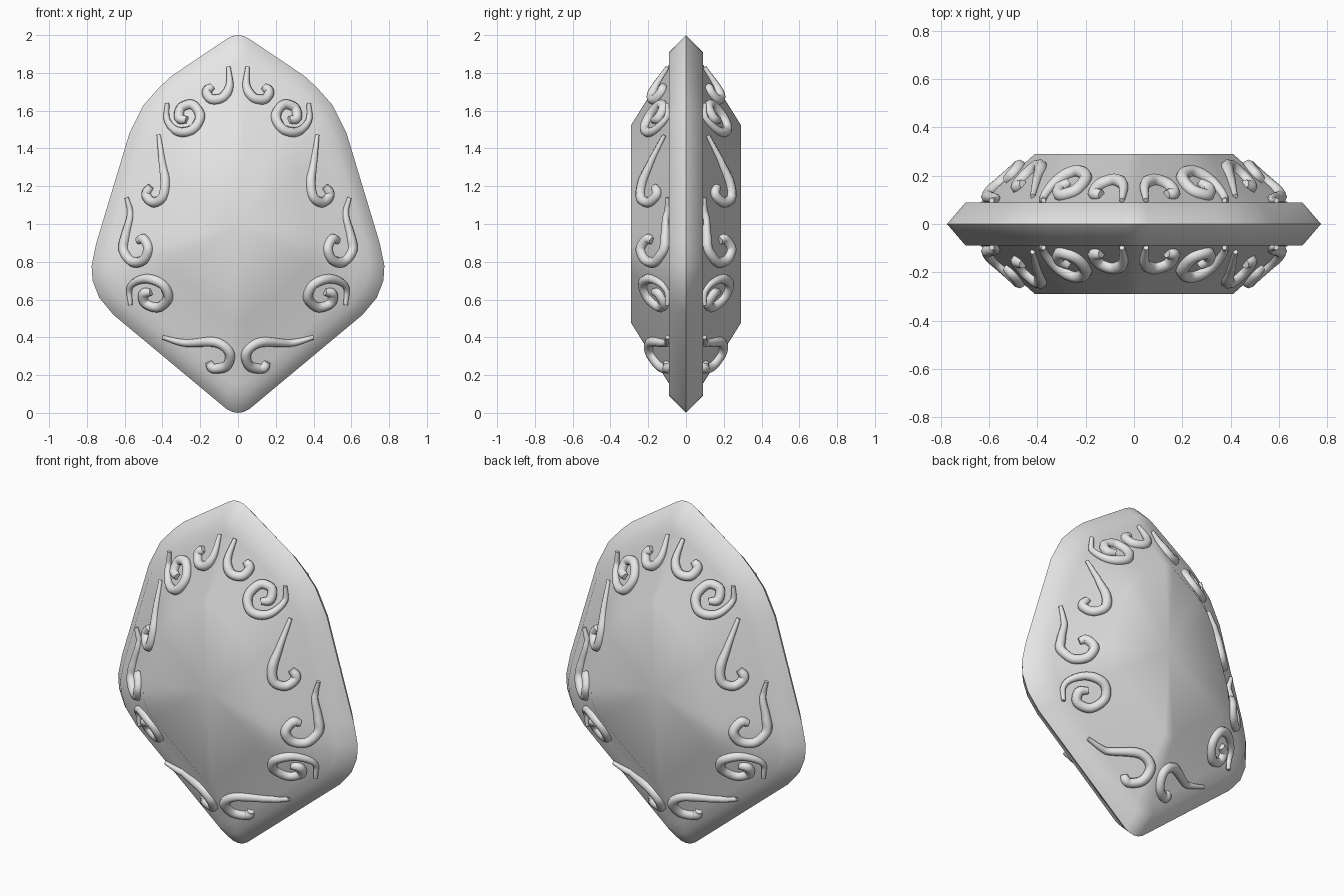
import bpy
import bmesh
import math
from mathutils import Vector
from mathutils.bvhtree import BVHTree

cube = bpy.data.objects.get("Cube")
if cube:
    bpy.data.objects.remove(cube, do_unlink=True)

# Single plain material
grey = bpy.data.materials.new("plain_grey")
grey.use_nodes = True
grey.diffuse_color = (0.8, 0.8, 0.8, 1)
grey.node_tree.nodes["Principled BSDF"].inputs["Base Color"].default_value = (0.8, 0.8, 0.8, 1)


def activate(obj):
    bpy.ops.object.select_all(action="DESELECT")
    obj.select_set(True)
    bpy.context.view_layer.objects.active = obj


# Half outline of the shield, from the top tip to the bottom tip
HALF = [(0, 2), (.03, 1.995), (.06, 1.98), (.35, 1.785), (.42, 1.72), (.5, 1.63),
        (.575, 1.48), (.75, .9), (.775, .78), (.77, .7), (.735, .61), (.66, .52),
        (.06, .02), (.03, .005), (0, 0)]
outline = HALF + [(-x, z) for x, z in HALF[-2:0:-1]]

# Scaled copies of the outline: x scale, z scale, depth
PLATEAU, DOME_FOOT, RIM_EDGE = (.53, .525, .29), (.82, .845, .09), (.9, .91, .09)
front_rings = [(sx, sz, -y) for sx, sz, y in (PLATEAU, DOME_FOOT, RIM_EDGE)]
back_rings = [RIM_EDGE, DOME_FOOT, PLATEAU]


def build_body():
    bm = bmesh.new()
    rings = []
    for sx, sz, y in front_rings + [(1, 1, 0)] + back_rings:
        rings.append([bm.verts.new((x * sx, y, 1 + (z - 1) * sz)) for x, z in outline])
    count = len(outline)
    for a, b in zip(rings, rings[1:]):
        for i in range(count):
            j = (i + 1) % count
            bm.faces.new((a[i], a[j], b[j], b[i]))
    # Fan caps over the two raised faces
    for ring in (rings[0], rings[-1]):
        centre = bm.verts.new((0, ring[0].co.y, 1))
        for i in range(count):
            bm.faces.new((ring[i], ring[(i + 1) % count], centre))
    bmesh.ops.recalc_face_normals(bm, faces=bm.faces)
    tree = BVHTree.FromBMesh(bm)
    mesh = bpy.data.meshes.new("shield_body")
    bm.to_mesh(mesh)
    bm.free()
    obj = bpy.data.objects.new("shield_body", mesh)
    bpy.context.collection.objects.link(obj)
    mesh.materials.append(grey)
    activate(obj)
    bpy.ops.object.shade_smooth_by_angle(angle=math.radians(62))
    return tree


surface = build_body()

# Scroll centre lines, from the tail to the curled end
SCROLLS = {
    "crown_scroll": [(.05, 1.83), (.045, 1.73), (.08, 1.67), (.14, 1.66), (.165, 1.7), (.135, 1.73)],
    "shoulder_scroll": [(.375, 1.64), (.375, 1.55), (.32, 1.49), (.24, 1.5), (.2, 1.57),
                        (.24, 1.63), (.3, 1.615), (.31, 1.56), (.27, 1.55)],
    "upper_side_scroll": [(.42, 1.47), (.4, 1.32), (.385, 1.22), (.4, 1.14), (.45, 1.115),
                          (.485, 1.155), (.46, 1.2)],
    "lower_side_scroll": [(.59, 1.14), (.57, 1.05), (.595, .94), (.605, .86), (.56, .8),
                          (.5, .81), (.475, .87), (.5, .92), (.53, .91)],
    "hip_scroll": [(.57, .57), (.57, .67), (.49, .71), (.4, .68), (.37, .61), (.42, .56),
                   (.49, .58), (.5, .63), (.46, .64)],
    "base_scroll": [(.4, .4), (.28, .37), (.12, .375), (.045, .32), (.06, .25),
                    (.13, .235), (.155, .27)],
}


def smooth_path(points, steps=6):
    """Catmull-Rom samples through the points."""
    p = [Vector(q) for q in points]
    p = [2 * p[0] - p[1]] + p + [2 * p[-1] - p[-2]]
    path = []
    for a, b, c, d in zip(p, p[1:], p[2:], p[3:]):
        for k in range(steps):
            t = k / steps
            path.append(b + (c - a) * t / 2 + (2 * a - 5 * b + 4 * c - d) * t * t / 2
                        + (3 * b - a - 3 * c + d) * t ** 3 / 2)
    return path + [p[-2]]


def add_scroll(name, points, side, face):
    curve = bpy.data.curves.new(name, "CURVE")
    curve.dimensions = "3D"
    curve.bevel_depth = 0.027
    curve.bevel_resolution = 2
    curve.use_fill_caps = True
    path = smooth_path(points)
    spline = curve.splines.new("POLY")
    spline.points.add(len(path) - 1)
    for i, (point, q) in enumerate(zip(spline.points, path)):
        # Lay the tube on the body surface
        hit = surface.ray_cast(Vector((q.x, -1, q.y)), Vector((0, 1, 0)))[0]
        depth = -hit.y + 0.008
        point.co = (side * q.x, face * depth, q.y, 1)
        t = i / (len(path) - 1)
        point.radius = min(1, 0.4 + 2 * t, 0.7 + 3 * (1 - t))
    obj = bpy.data.objects.new(name, curve)
    bpy.context.collection.objects.link(obj)
    curve.materials.append(grey)
    activate(obj)
    bpy.ops.object.convert(target="MESH")
    bpy.ops.object.shade_smooth_by_angle(angle=math.radians(60))


# Repeat every scroll on both sides of both faces
for name, points in SCROLLS.items():
    for side, side_name in ((1, "left"), (-1, "right")):
        for face, face_name in ((-1, "front"), (1, "back")):
            add_scroll(f"{face_name}_{side_name}_{name}", points, side, face)
